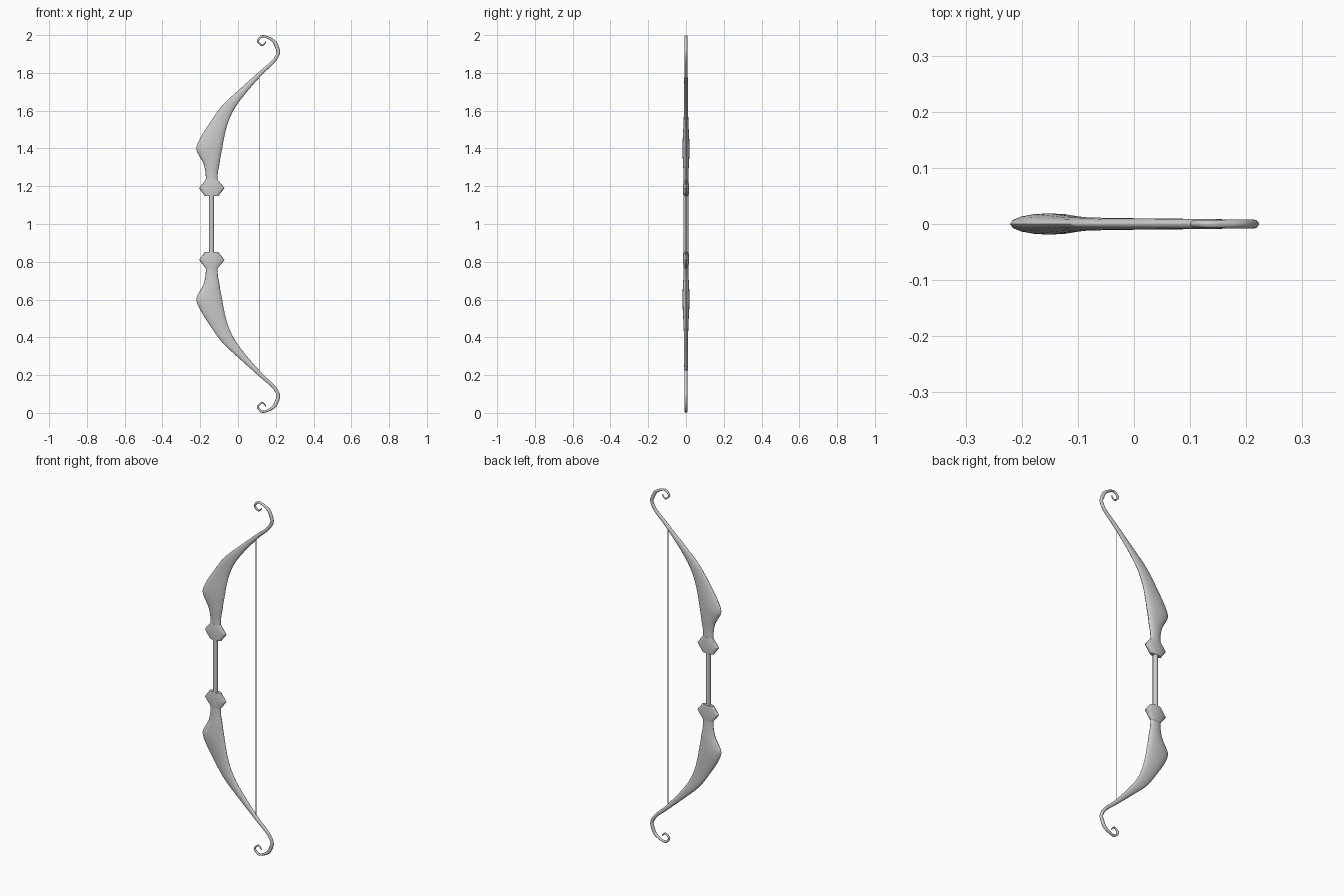
import bpy, bmesh, math
from mathutils import Vector

if "Cube" in bpy.data.objects:
    bpy.data.objects.remove(bpy.data.objects["Cube"])


def spline(rows, sub):
    """Catmull-Rom through rows of numbers."""
    rows = [Vector(r) for r in rows]
    out = []
    for i in range(len(rows) - 1):
        p0, p1, p2 = rows[max(i - 1, 0)], rows[i], rows[i + 1]
        p3 = rows[min(i + 2, len(rows) - 1)]
        for k in range(sub):
            t = k / sub
            out.append(0.5 * (2 * p1 + (p2 - p0) * t + (2 * p0 - 5 * p1 + 4 * p2 - p3) * t * t
                              + (3 * p1 - p0 - 3 * p2 + p3) * t ** 3))
    return out + [rows[-1]]


def loft(name, rows, sides, flip, angle):
    """Elliptical rings; row = left x, left z, right x, right z, half depth."""
    bm = bmesh.new()
    rings = []
    for lx, lz, rx, rz, d in rows:
        ring = []
        for k in range(sides):
            a = 2 * math.pi * k / sides
            t = 0.5 + 0.5 * math.cos(a)
            z = lz + (rz - lz) * t
            ring.append(bm.verts.new((lx + (rx - lx) * t, d * math.sin(a), 2 - z if flip else z)))
        rings.append(ring)
    for a, b in zip(rings, rings[1:]):
        for k in range(sides):
            n = (k + 1) % sides
            bm.faces.new((a[k], a[n], b[n], b[k]))
    bm.faces.new(rings[0])
    bm.faces.new(rings[-1])
    bmesh.ops.recalc_face_normals(bm, faces=bm.faces)
    me = bpy.data.meshes.new(name)
    bm.to_mesh(me)
    bm.free()
    ob = bpy.data.objects.new(name, me)
    bpy.context.collection.objects.link(ob)
    smooth(ob, angle)


def smooth(ob, angle):
    bpy.ops.object.select_all(action='DESELECT')
    ob.select_set(True)
    bpy.context.view_layer.objects.active = ob
    bpy.ops.object.shade_smooth_by_angle(angle=math.radians(angle))


def rod(name, x, z0, z1, r, sides):
    bpy.ops.mesh.primitive_cylinder_add(vertices=sides, radius=r, depth=z1 - z0,
                                        location=(x, 0, (z0 + z1) / 2))
    bpy.context.object.name = name
    smooth(bpy.context.object, 50)


# Limb: both edges of the blade, running out into the curled tip
limb = [
    (-.170, 1.22, -.108, 1.22, .012),
    (-.172, 1.27, -.107, 1.27, .013),
    (-.183, 1.32, -.098, 1.32, .016),
    (-.205, 1.36, -.091, 1.365, .018),
    (-.221, 1.40, -.082, 1.41, .019),
    (-.200, 1.455, -.073, 1.46, .017),
    (-.153, 1.53, -.055, 1.53, .013),
    (-.085, 1.625, -.022, 1.605, .011),
    (.010, 1.715, .035, 1.685, .010),
    (.116, 1.81, .127, 1.79, .009),
    (.180, 1.866, .192, 1.852, .008),
    (.203, 1.905, .221, 1.90, .008),
    (.198, 1.93, .216, 1.94, .008),
    (.180, 1.965, .192, 1.977, .008),
    (.139, 1.988, .137, 2.0, .007),
    (.119, 1.980, .110, 1.988, .006),
    (.111, 1.966, .100, 1.965, .006),
    (.126, 1.951, .124, 1.942, .005),
    (.138, 1.956, .143, 1.951, .004),
    (.144, 1.966, .148, 1.965, .003),
]
# Collar: faceted flare between limb and grip
collar = [
    (-.175, 1.147, -.105, 1.147, .014),
    (-.206, 1.19, -.072, 1.19, .017),
    (-.170, 1.236, -.108, 1.236, .0125),
]

for side, flip in (("upper", False), ("lower", True)):
    loft(side + "_limb", spline(limb, 4), 16, flip, 60)
    loft(side + "_collar", collar, 16, flip, 25)

# Grip rod and string
rod("grip", -.14, .84, 1.16, .0135, 16)
rod("string", .113, .205, 1.795, .002, 8)
